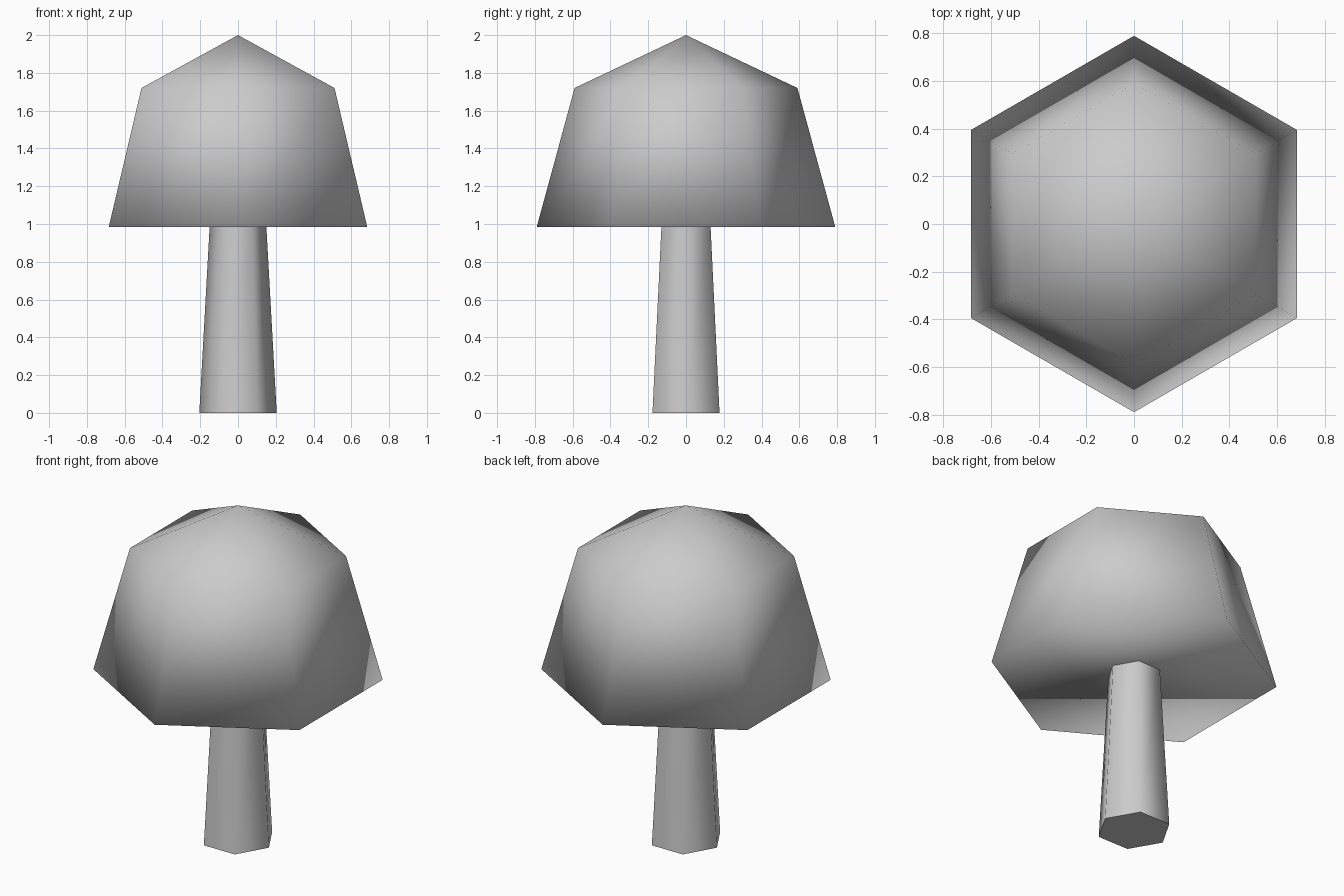
import bpy
import bmesh
from math import cos, sin, pi, radians

SIDES = 6

cube = bpy.data.objects.get("Cube")
if cube:
    bpy.data.objects.remove(cube, do_unlink=True)

grey = bpy.data.materials.new("plain_grey")
grey.use_nodes = True
colour = (0.6, 0.6, 0.6, 1.0)
grey.diffuse_color = colour
grey.node_tree.nodes["Principled BSDF"].inputs["Base Color"].default_value = colour


def lathe(name, rings, turn, apex=None):
    """Stack six-sided rings of (radius, height), closed by a face or a point."""
    bm = bmesh.new()
    loops = []
    for radius, z in rings:
        angles = [turn + 2 * pi * i / SIDES for i in range(SIDES)]
        loops.append([bm.verts.new((radius * cos(a), radius * sin(a), z)) for a in angles])
    for low, high in zip(loops, loops[1:]):
        for i in range(SIDES):
            j = (i + 1) % SIDES
            bm.faces.new((low[i], low[j], high[j], high[i]))
    bm.faces.new(loops[0][::-1])
    top = loops[-1]
    if apex is None:
        bm.faces.new(top)
    else:
        tip = bm.verts.new((0, 0, apex))
        for i in range(SIDES):
            bm.faces.new((top[i], top[(i + 1) % SIDES], tip))
    mesh = bpy.data.meshes.new(name)
    bm.to_mesh(mesh)
    bm.free()
    mesh.materials.append(grey)
    obj = bpy.data.objects.new(name, mesh)
    bpy.context.collection.objects.link(obj)
    bpy.ops.object.select_all(action='DESELECT')
    obj.select_set(True)
    bpy.context.view_layer.objects.active = obj
    return obj


# Stem: tapered, corners on the x axis, smooth sides with crisp ends
lathe("stem", [(0.205, 0), (0.15, 0.99)], 0)
bpy.ops.object.shade_smooth_by_angle(angle=radians(65))

# Cap: flared skirt and pointed roof, corners on the y axis, smooth all over
lathe("cap", [(0.79, 0.985), (0.59, 1.72)], pi / 2, apex=2)
bpy.ops.object.shade_smooth()
